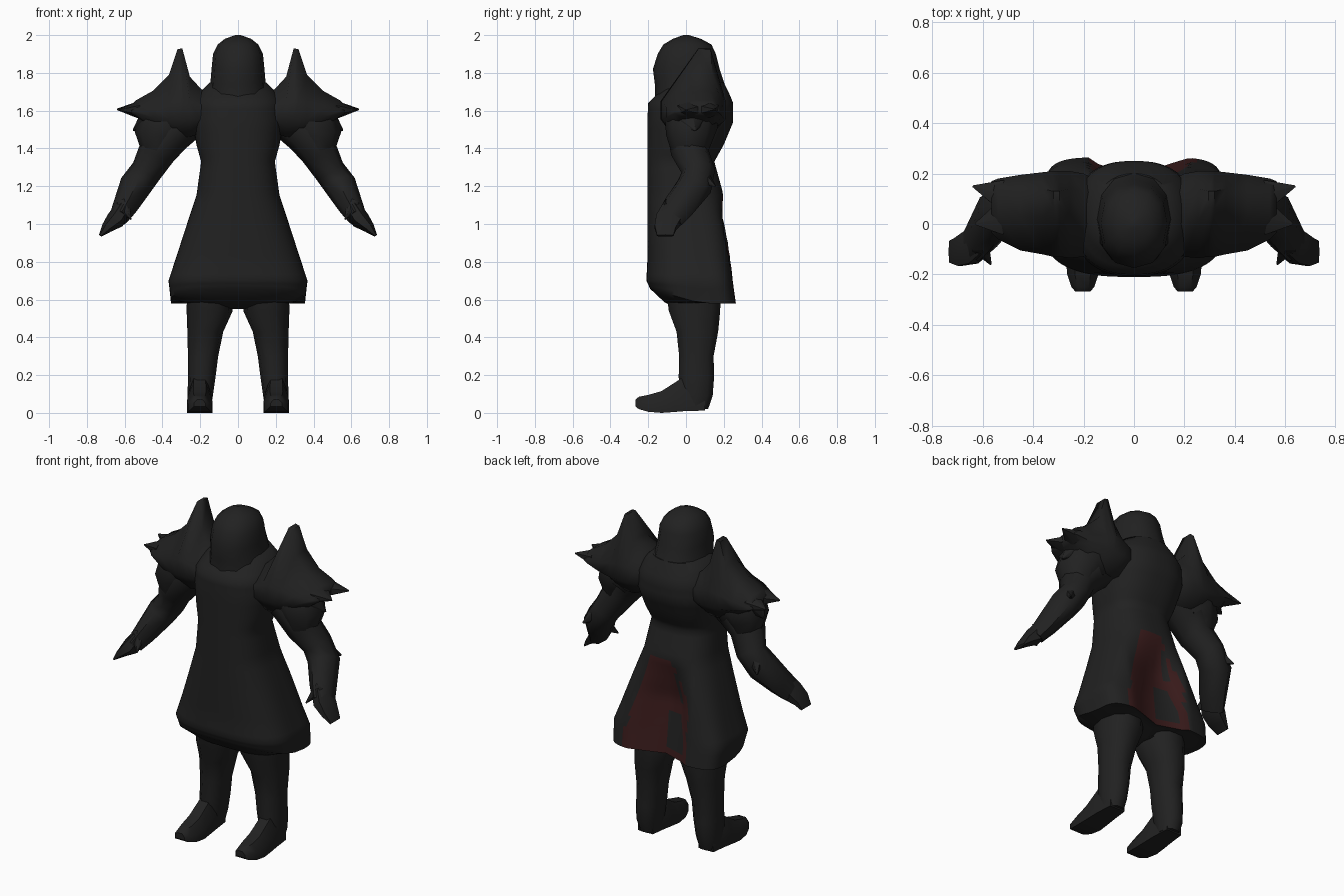
import bpy, bmesh, math
from mathutils import Vector


def material(name, rgb):
    m = bpy.data.materials.new(name)
    m.diffuse_color = (*rgb, 1)
    return m


CHARCOAL = material("charcoal cloth", (0.0155, 0.0155, 0.0155))
RED = material("dark red cloth", (0.042, 0.011, 0.011))


def loft(name, rings, rule=None, angle=50):
    """Skin a list of equal-length point rings and cap both ends."""
    bm = bmesh.new()
    rows = [[bm.verts.new(p) for p in r] for r in rings]
    n = len(rows[0])
    for a, b in zip(rows, rows[1:]):
        for i in range(n):
            j = (i + 1) % n
            bm.faces.new((a[i], a[j], b[j], b[i]))
    bm.faces.new(rows[0][::-1])
    bm.faces.new(rows[-1])
    bmesh.ops.recalc_face_normals(bm, faces=bm.faces)
    me = bpy.data.meshes.new(name)
    if rule:
        for f in bm.faces:
            f.material_index = 1 if rule(f.calc_center_median()) else 0
    bm.to_mesh(me)
    bm.free()
    me.materials.append(CHARCOAL)
    if rule:
        me.materials.append(RED)
    ob = bpy.data.objects.new(name, me)
    bpy.context.collection.objects.link(ob)
    bpy.ops.object.select_all(action='DESELECT')
    ob.select_set(True)
    bpy.context.view_layer.objects.active = ob
    bpy.ops.object.shade_smooth_by_angle(angle=math.radians(angle))
    return ob


def oval(cx, cy, z, rx, ry, n, power=2.0, back=None):
    """Horizontal superellipse ring; the back half may be squarer."""
    pts = []
    for i in range(n):
        t = 2 * math.pi * i / n
        c, s = math.cos(t), math.sin(t)
        p = back if back and s > 0 else power
        pts.append((cx + rx * math.copysign(abs(c) ** (2 / p), c),
                    cy + ry * math.copysign(abs(s) ** (2 / p), s), z))
    return pts


def both_sides(name, rings, angle=50):
    for side, s in (("right", 1), ("left", -1)):
        loft(f"{side}_{name}", [[(s * p[0], p[1], p[2]) for p in r] for r in rings], angle=angle)


def tube(path, n=8):
    """Rings across a bent limb: (centre, half width in x-z plane, half depth)."""
    rings = []
    for i, (c, w, d) in enumerate(path):
        a = Vector(path[max(i - 1, 0)][0])
        b = Vector(path[min(i + 1, len(path) - 1)][0])
        along = (b - a).normalized()
        across = along.cross(Vector((0, 1, 0))).normalized()
        deep = across.cross(along).normalized()
        rings.append([Vector(c) + across * w * math.cos(2 * math.pi * k / n)
                      + deep * d * math.sin(2 * math.pi * k / n) for k in range(n)])
    return rings


# Coat: height, half width, front y, back y, front squareness, back squareness
coat_table = [
    (0.58, 0.355, -0.19, 0.265, 2.8, 5.5), (0.70, 0.368, -0.21, 0.25, 2.8, 5.0),
    (0.80, 0.335, -0.205, 0.24, 2.7, 4.2), (1.00, 0.27, -0.205, 0.222, 2.6, 3.2),
    (1.15, 0.22, -0.205, 0.20, 2.6, 2.7), (1.33, 0.195, -0.205, 0.15, 2.6, 2.6),
    (1.42, 0.22, -0.205, 0.20, 2.5, 2.5), (1.54, 0.24, -0.205, 0.25, 2.5, 2.5),
    (1.64, 0.235, -0.20, 0.25, 2.4, 2.4), (1.70, 0.20, -0.14, 0.225, 2.3, 2.3),
    (1.75, 0.15, -0.10, 0.20, 2.2, 2.2)]
VALLEY, RIGHT_TAIL, LEFT_TAIL = -0.05, 0.22, -0.18


def coat_ring(z, w, f, b, p, q):
    out = []
    low = max(0, min(1, (1.16 - z) / 0.25))
    for x, y, zz in oval(0, (f + b) / 2, z, w, (b - f) / 2, 80, p, q):
        # pleat folded inward between the two coat tails
        if y > 0.02 and LEFT_TAIL < x < RIGHT_TAIL:
            edge = RIGHT_TAIL if x > VALLEY else LEFT_TAIL
            y -= 0.09 * low * (edge - x) / (edge - VALLEY)
        # front hem is shorter than the back hem
        if z < 0.69:
            zz += 0.08 * max(0, (0.08 - y) / 0.28) * (0.70 - z) / 0.12
        out.append((x, y, zz))
    return out


coat_rings = []
for a, b in zip(coat_table, coat_table[1:]):
    steps = max(1, round((b[0] - a[0]) / 0.035))
    for k in range(steps):
        coat_rings.append(coat_ring(*[u + (v - u) * k / steps for u, v in zip(a, b)]))
coat_rings.append(coat_ring(*coat_table[-1]))
# turned-in underside of the hem
inner = [(x * 0.8, 0.03 + (y - 0.03) * 0.65, 0.585) for x, y, z in coat_rings[0]]
core = [(x * 0.1, 0.03 + (y - 0.03) * 0.3, 0.55) for x, y, z in coat_rings[0]]
coat_rings[:0] = [core, inner]


def red_panel(c):
    if c.y < 0.08 or not 0.59 < c.z < 1.15:
        return False
    left = -0.17 + 0.14 * max(0, (c.z - 0.9) / 0.24)
    right = 0.25 - 0.15 * max(0, (c.z - 0.65) / 0.5)
    torn = -0.09 < c.x < -0.045 and 0.64 < c.z < 1.06
    return left < c.x < right and not torn


loft("coat", coat_rings, red_panel)

# Hood: height, half width, front y, back y
hood = [(1.58, 0.17, -0.17, 0.23), (1.67, 0.17, -0.165, 0.235), (1.74, 0.147, -0.165, 0.205),
        (1.82, 0.14, -0.175, 0.178), (1.90, 0.132, -0.15, 0.158),
        (1.95, 0.108, -0.12, 0.135), (1.98, 0.07, -0.07, 0.08), (2.0, 0.015, -0.015, 0.015)]
loft("hood", [oval(0, (f + b) / 2, z, w, (b - f) / 2, 12, 2.2) for z, w, f, b in hood])

# Legs: x, y centre, height, half width, half depth
leg = [(0.15, 0.04, 0.64, 0.12, 0.15), (0.15, 0.045, 0.54, 0.122, 0.142),
       (0.173, 0.06, 0.43, 0.095, 0.115), (0.185, 0.055, 0.30, 0.08, 0.095),
       (0.192, 0.055, 0.19, 0.073, 0.098), (0.20, 0.055, 0.09, 0.067, 0.09),
       (0.20, 0.05, 0.02, 0.055, 0.07)]
both_sides("leg", [oval(x, y, z, w, d, 10, 2.3) for x, y, z, w, d in leg])

# Feet: y, half width, bottom, top
foot = [(0.10, 0.05, 0.012, 0.12), (0.0, 0.06, 0.01, 0.20), (-0.06, 0.064, 0.005, 0.16),
        (-0.13, 0.068, 0.0, 0.115), (-0.20, 0.062, 0.006, 0.095), (-0.25, 0.045, 0.02, 0.085),
        (-0.268, 0.03, 0.035, 0.07)]
both_sides("foot", [[(0.203 - w, y, lo), (0.203 + w, y, lo), (0.203 + w, y, (lo + hi) / 2),
                     (0.203 + w * 0.5, y, hi), (0.203 - w * 0.5, y, hi),
                     (0.203 - w, y, (lo + hi) / 2)] for y, w, lo, hi in foot])

# Arms, bent forward at the elbow
both_sides("arm", tube([
    ((0.22, 0.03, 1.58), 0.10, 0.12), ((0.36, 0.02, 1.48), 0.115, 0.12),
    ((0.43, 0.02, 1.38), 0.10, 0.10), ((0.485, 0.065, 1.28), 0.083, 0.09),
    ((0.545, 0.045, 1.20), 0.085, 0.095), ((0.60, -0.04, 1.09), 0.065, 0.085),
    ((0.635, -0.085, 1.03), 0.05, 0.075)]))
both_sides("hand", tube([
    ((0.61, -0.065, 1.08), 0.045, 0.07), ((0.65, -0.095, 1.02), 0.05, 0.075),
    ((0.695, -0.11, 0.98), 0.03, 0.065), ((0.73, -0.11, 0.938), 0.008, 0.05)], 6))


def spike(name, base, tip, radius, depth):
    both_sides(name, tube([(base, radius, depth), (tip, 0.004, 0.004)], 6), 60)


spike("elbow_spur", (0.51, 0.06, 1.27), (0.585, 0.155, 1.20), 0.07, 0.06)
spike("cuff_spur", (0.61, -0.08, 1.10), (0.568, -0.16, 1.025), 0.04, 0.045)

# Flared sleeve under the shoulder armour
both_sides("sleeve", tube([
    ((0.28, 0.03, 1.62), 0.12, 0.13), ((0.40, 0.03, 1.52), 0.15, 0.14),
    ((0.425, 0.02, 1.46), 0.125, 0.125), ((0.43, 0.02, 1.39), 0.085, 0.10)]))
spike("sleeve_point", (0.47, 0.03, 1.56), (0.555, 0.05, 1.495), 0.06, 0.10)

# Shoulder armour: x, front y, back y, underside z, shoulder z, crest z, crest y range
plate = [(0.14, -0.10, 0.17, 1.52, 1.62, 1.67, 0.00, 0.12),
         (0.20, -0.13, 0.20, 1.48, 1.63, 1.72, 0.00, 0.13),
         (0.255, -0.135, 0.21, 1.46, 1.65, 1.78, 0.02, 0.14),
         (0.295, -0.13, 0.21, 1.46, 1.65, 1.93, 0.065, 0.13),
         (0.32, -0.13, 0.21, 1.46, 1.65, 1.925, 0.065, 0.13),
         (0.365, -0.12, 0.205, 1.47, 1.64, 1.79, 0.03, 0.14),
         (0.45, -0.105, 0.195, 1.51, 1.62, 1.705, 0.03, 0.13),
         (0.54, -0.06, 0.18, 1.57, 1.60, 1.655, 0.03, 0.14),
         (0.565, -0.035, 0.17, 1.585, 1.60, 1.63, 0.04, 0.13)]
both_sides("shoulder_plate", [[
    (x, f * 0.5, lo), (x, f, (lo + mid) / 2), (x, f, mid), (x, c0, top), (x, c1, top),
    (x, b, mid), (x, b, (lo + mid) / 2), (x, b * 0.6, lo)]
    for x, f, b, lo, mid, top, c0, c1 in plate], 60)
spike("plate_point_back", (0.53, 0.12, 1.605), (0.64, 0.15, 1.607), 0.045, 0.065)
spike("plate_point_front", (0.53, 0.02, 1.605), (0.63, 0.00, 1.603), 0.045, 0.075)
